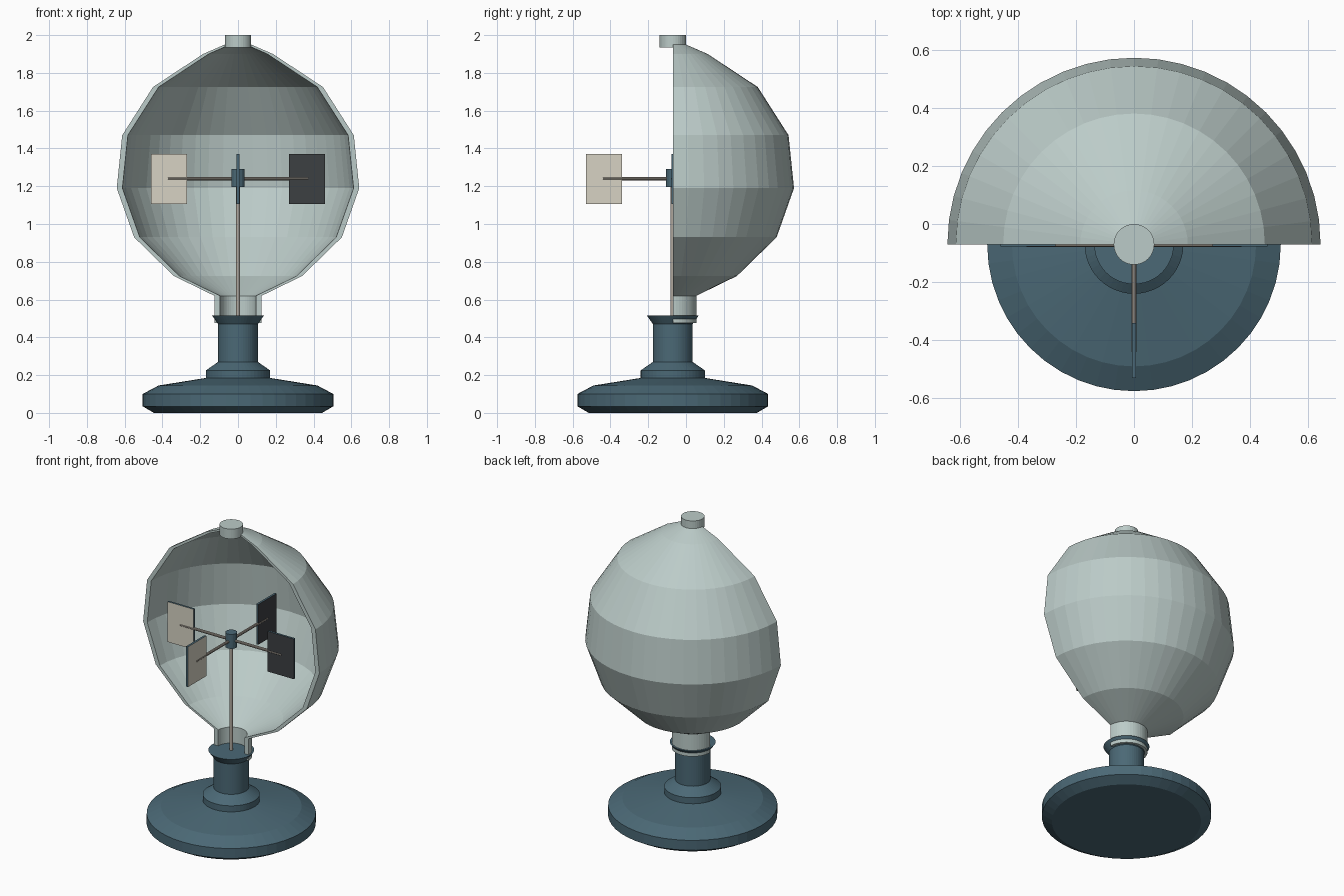
import bpy, bmesh, math
from mathutils import Matrix, Vector

if "Cube" in bpy.data.objects:
    bpy.data.objects.remove(bpy.data.objects["Cube"])

AXIS_Y = -0.07   # shared vertical axis of the whole model
SEG = 48


def material(name, rgb):
    m = bpy.data.materials.new(name)
    m.diffuse_color = (*rgb, 1)
    m.use_nodes = True
    m.node_tree.nodes["Principled BSDF"].inputs["Base Color"].default_value = m.diffuse_color
    return m


TEAL = material("teal", (0.07, 0.14, 0.18))
GLASS = material("pale_glass", (0.50, 0.60, 0.58))
METAL = material("rod_metal", (0.42, 0.38, 0.33))
LIGHT = material("vane_light", (0.68, 0.65, 0.55))
DARK = material("vane_dark", (0.045, 0.05, 0.055))


def finish(name, bm, *mats):
    bmesh.ops.remove_doubles(bm, verts=bm.verts, dist=1e-5)
    bmesh.ops.recalc_face_normals(bm, faces=bm.faces)
    me = bpy.data.meshes.new(name)
    bm.to_mesh(me)
    bm.free()
    for m in mats:
        me.materials.append(m)
    ob = bpy.data.objects.new(name, me)
    ob.location.y = AXIS_Y
    bpy.context.collection.objects.link(ob)
    return ob


def lathe(name, profile, mat):
    bm = bmesh.new()
    verts = [bm.verts.new((r, 0, z)) for r, z in profile]
    edges = [bm.edges.new(p) for p in zip(verts, verts[1:])]
    bmesh.ops.spin(bm, geom=verts + edges, cent=(0, 0, 0), axis=(0, 0, 1),
                   angle=2 * math.pi, steps=SEG)
    bmesh.ops.dissolve_degenerate(bm, dist=1e-5, edges=bm.edges)
    return finish(name, bm, mat)


def half_shell(name, profile, thickness, mat):
    # closed wall section swept through the rear 180 degrees
    loop = profile + [(r - thickness, z) for r, z in reversed(profile)]
    n, k, half = len(loop), len(profile), SEG // 2
    bm = bmesh.new()
    rings = []
    for i in range(half + 1):
        a = math.pi * i / half
        rings.append([bm.verts.new((r * math.cos(a), r * math.sin(a), z)) for r, z in loop])
    for a, b in zip(rings, rings[1:]):
        for j in range(n):
            q = (j + 1) % n
            bm.faces.new((a[j], b[j], b[q], a[q]))
    # cut rims facing the front
    for ring in (rings[0], rings[-1]):
        for j in range(k - 1):
            bm.faces.new((ring[j], ring[j + 1], ring[n - 2 - j], ring[n - 1 - j]))
    return finish(name, bm, mat)


def rod(name, start, end, radius, mat, sides):
    s, e = Vector(start), Vector(end)
    d = e - s
    mtx = Matrix.Translation((s + e) / 2) @ d.to_track_quat('Z', 'Y').to_matrix().to_4x4()
    bm = bmesh.new()
    bmesh.ops.create_cone(bm, cap_ends=True, segments=sides, radius1=radius,
                          radius2=radius, depth=d.length, matrix=mtx)
    return finish(name, bm, mat)


def vane(name, angle):
    # plate with a dark face, a light face and teal edges
    bm = bmesh.new()
    bmesh.ops.create_cube(bm, size=1, matrix=Matrix.Translation((0.365, 0, 1.2375))
                          @ Matrix.Diagonal((0.19, 0.014, 0.265, 1)))
    bm.normal_update()
    for f in bm.faces:
        f.material_index = 1 if f.normal.y > 0.5 else 2 if f.normal.y < -0.5 else 0
    bmesh.ops.rotate(bm, verts=bm.verts, cent=(0, 0, 0),
                     matrix=Matrix.Rotation(angle, 3, 'Z'))
    return finish(name, bm, TEAL, LIGHT, DARK)


# pedestal: foot disc, collar, stem and flared socket
lathe("pedestal", [(0, 0), (0.445, 0), (0.505, 0.035), (0.505, 0.10), (0.42, 0.145),
                   (0.17, 0.185), (0.17, 0.225), (0.105, 0.27), (0.105, 0.47),
                   (0.137, 0.515), (0, 0.515)], TEAL)

# bulb cut in half, open to the front
half_shell("bulb_half", [(0.125, 0.475), (0.125, 0.62), (0.34, 0.725), (0.55, 0.93),
                         (0.642, 1.19), (0.613, 1.47), (0.45, 1.725), (0.185, 1.90),
                         (0.07, 1.95)], 0.03, GLASS)
rod("top_cap", (0, 0, 1.935), (0, 0, 2.0), 0.07, GLASS, 32)

# spindle and rotor
rod("spindle", (0, 0, 0.50), (0, 0, 1.25), 0.011, METAL, 12)
rod("rotor_hub", (0, 0, 1.195), (0, 0, 1.29), 0.035, TEAL, 20)
for i, side in enumerate(("right", "rear", "left", "front")):
    a = i * math.pi / 2
    rod(side + "_arm", (0, 0, 1.24),
        (0.37 * math.cos(a), 0.37 * math.sin(a), 1.24), 0.009, METAL, 10)
    vane(side + "_vane", a)
